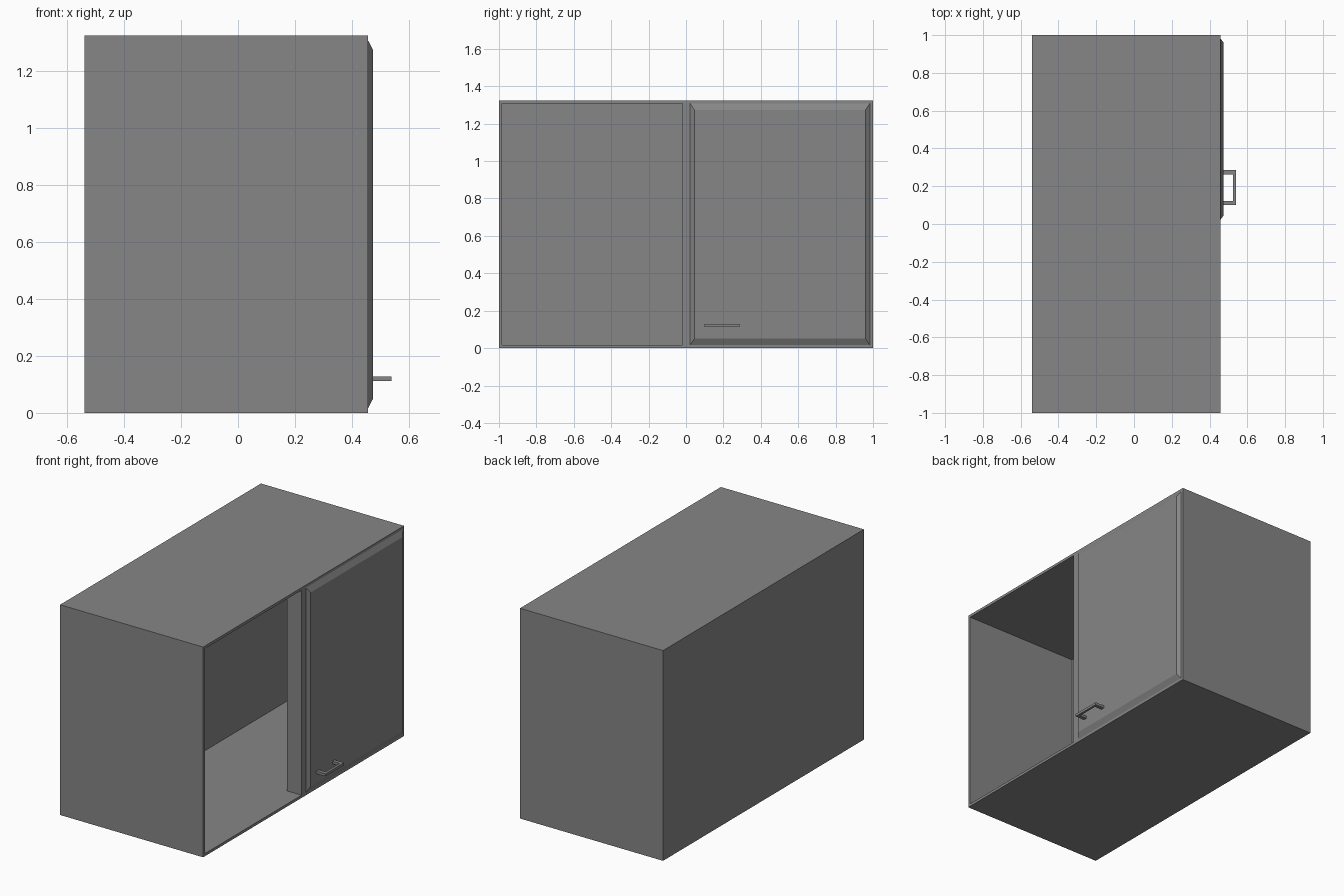
import bpy, bmesh

if "Cube" in bpy.data.objects:
    bpy.data.objects.remove(bpy.data.objects["Cube"])

X0, X1 = -0.54, 0.457      # carcass depth
XB = -0.34                 # inner face of the back
W, H, T = 1.0, 1.325, 0.017

dark_grey = bpy.data.materials.new("dark_grey")
dark_grey.diffuse_color = (0.24, 0.24, 0.24, 1)
dark_grey.use_nodes = True
dark_grey.node_tree.nodes["Principled BSDF"].inputs["Base Color"].default_value = dark_grey.diffuse_color


def finish(bm, name):
    bmesh.ops.recalc_face_normals(bm, faces=bm.faces[:])
    mesh = bpy.data.meshes.new(name)
    bm.to_mesh(mesh)
    bm.free()
    mesh.materials.append(dark_grey)
    ob = bpy.data.objects.new(name, mesh)
    bpy.context.collection.objects.link(ob)
    return ob


def box_geometry(bm, x, y, z):
    verts = bmesh.ops.create_cube(bm, size=1)["verts"]
    for v in verts:
        v.co = [lo + (hi - lo) * (c + 0.5) for c, (lo, hi) in zip(v.co, (x, y, z))]
    return verts


def box(name, x, y, z):
    bm = bmesh.new()
    box_geometry(bm, x, y, z)
    return finish(bm, name)


# Carcass: shell with one large front opening
bm = bmesh.new()
box_geometry(bm, (X0, X1), (-W, W), (0, H))
front = max(bm.faces, key=lambda f: f.calc_center_median().x)
bmesh.ops.inset_individual(bm, faces=[front], thickness=T, use_even_offset=True)
recess = bmesh.ops.extrude_discrete_faces(bm, faces=[front])["faces"][0]
for v in recess.verts:
    v.co.x = XB
finish(bm, "cabinet_body")

# Centre stile beside the open half
box("centre_stile", (X1 - 0.1, X1), (-0.02, 0.022), (T, H - T))

# Door: slab whose front face is chamfered inwards
bm = bmesh.new()
box_geometry(bm, (X1 - 0.02, X1), (0.022, W - T), (T, H - T))
front = max(bm.faces, key=lambda f: f.calc_center_median().x)
panel = bmesh.ops.extrude_discrete_faces(bm, faces=[front])["faces"][0]
mid = panel.calc_center_median()
for v in panel.verts:
    v.co.x = 0.475
    v.co.y += 0.023 if v.co.y < mid.y else -0.023
    v.co.z += 0.034 if v.co.z < mid.z else -0.034
finish(bm, "door")

# Handle: two posts and a bar
z = (0.112, 0.128)
for name, y in (("handle_post_left", (0.10, 0.123)), ("handle_post_right", (0.262, 0.285))):
    box(name, (0.472, 0.527), y, z)
box("handle_bar", (0.525, 0.54), (0.10, 0.285), z)
